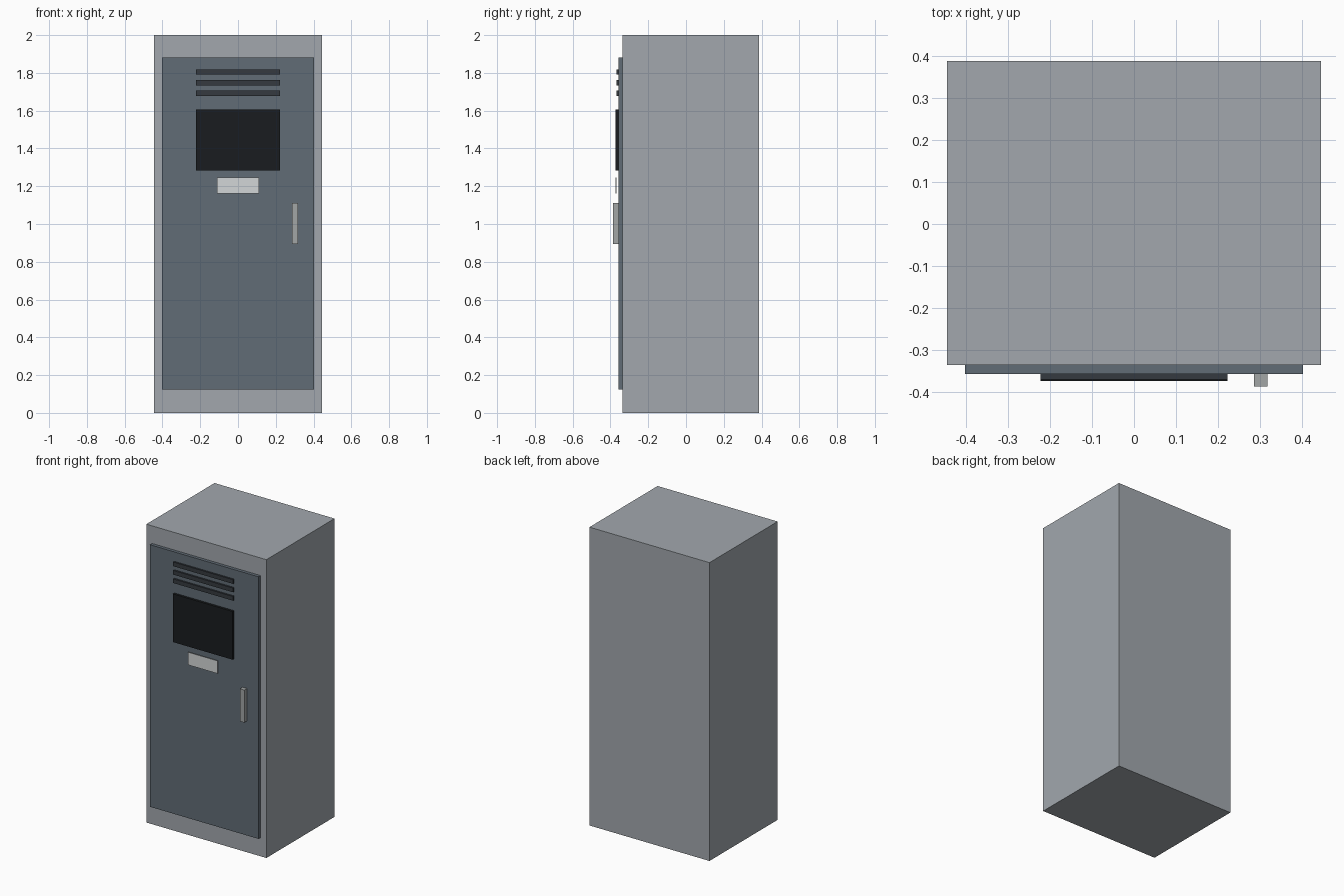
import bpy

if "Cube" in bpy.data.objects:
    bpy.data.objects.remove(bpy.data.objects["Cube"])


def material(name, rgb):
    m = bpy.data.materials.new(name)
    m.diffuse_color = (*rgb, 1)
    m.use_nodes = True
    m.node_tree.nodes["Principled BSDF"].inputs["Base Color"].default_value = m.diffuse_color
    return m


def box(name, x, y, z, mat):
    """Box from (min, max) ranges on each axis."""
    bpy.ops.mesh.primitive_cube_add(size=1, location=[(r[0] + r[1]) / 2 for r in (x, y, z)])
    ob = bpy.context.object
    ob.name = name
    ob.scale = [r[1] - r[0] for r in (x, y, z)]
    bpy.ops.object.transform_apply(location=False, rotation=False, scale=True)
    ob.data.materials.append(mat)
    return ob


body_grey = material("body_grey", (0.36, 0.39, 0.42))
door_grey = material("door_grey", (0.12, 0.15, 0.18))
vent_dark = material("vent_dark", (0.035, 0.042, 0.05))
panel_black = material("panel_black", (0.01, 0.012, 0.014))
label_pale = material("label_pale", (0.65, 0.67, 0.68))
handle_grey = material("handle_grey", (0.36, 0.38, 0.38))

FRONT = -0.335   # front of cabinet
DOOR = -0.357    # front of door

# Cabinet and raised door
box("cabinet", (-0.445, 0.445), (FRONT, 0.387), (0, 2), body_grey)
box("door", (-0.402, 0.402), (DOOR, FRONT), (0.125, 1.882), door_grey)

# Three vent slats
for i in range(3):
    z = 1.805 - i * 0.0565
    box(f"vent_slat_{i + 1}", (-0.222, 0.222), (-0.369, DOOR), (z - 0.014, z + 0.014), vent_dark)

# Dark window panel
box("window_panel", (-0.222, 0.222), (-0.373, DOOR), (1.284, 1.607), panel_black)

# Thin blank label plate, standing just off the door
box("label_plate", (-0.11, 0.11), (-0.373, -0.368), (1.161, 1.246), label_pale)

# Handle bar
box("handle", (0.285, 0.317), (-0.386, DOOR), (0.893, 1.111), handle_grey)
